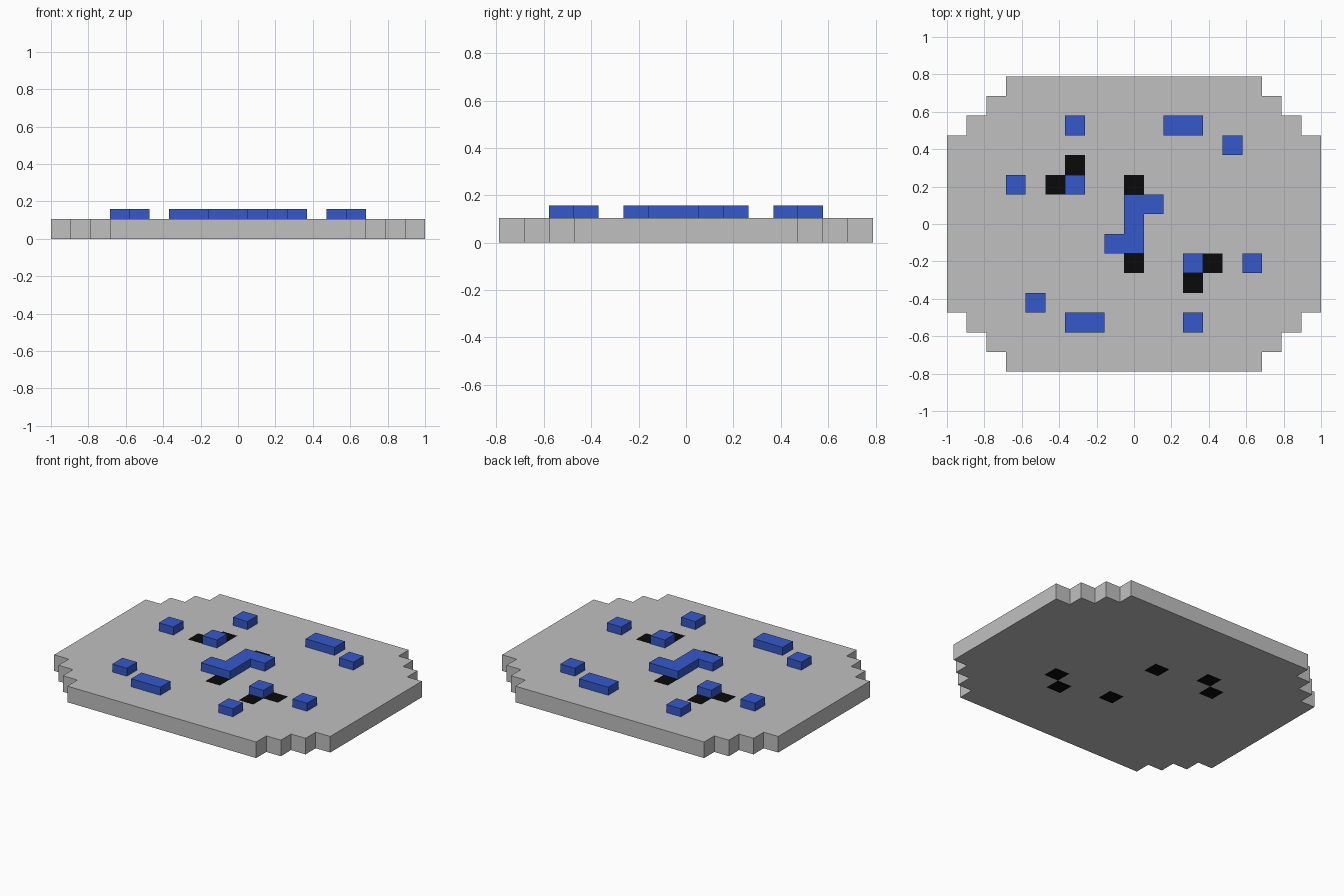
import bpy
import bmesh

cube = bpy.data.objects.get("Cube")
if cube:
    bpy.data.objects.remove(cube, do_unlink=True)

CELL = 2 / 19          # one grid square
BASE_HEIGHT = CELL
BLOCK_HEIGHT = CELL / 2


def make_material(name, color):
    mat = bpy.data.materials.new(name)
    mat.use_nodes = True
    mat.diffuse_color = color
    mat.node_tree.nodes["Principled BSDF"].inputs["Base Color"].default_value = color
    return mat


grey = make_material("light_grey", (0.53, 0.53, 0.53, 1))
blue = make_material("blue", (0.035, 0.1, 0.59, 1))
black = make_material("black", (0.003, 0.003, 0.003, 1))


def tile_slab(name, cells, z, height, materials, marked=()):
    """Join square cells into one flat slab; marked cells use the second material."""
    bm = bmesh.new()
    for i, j in cells:
        corners = ((-0.5, -0.5), (0.5, -0.5), (0.5, 0.5), (-0.5, 0.5))
        face = bm.faces.new([bm.verts.new(((i + u) * CELL, (j + v) * CELL, z))
                             for u, v in corners])
        face.material_index = int((i, j) in marked)
    bmesh.ops.remove_doubles(bm, verts=bm.verts[:], dist=CELL / 100)
    mesh = bpy.data.meshes.new(name)
    bm.to_mesh(mesh)
    bm.free()
    for mat in materials:
        mesh.materials.append(mat)
    obj = bpy.data.objects.new(name, mesh)
    bpy.context.collection.objects.link(obj)
    solid = obj.modifiers.new("thickness", 'SOLIDIFY')
    solid.thickness = height
    solid.offset = 1
    return obj


def turned(cells):
    """Half turn about the centre."""
    return [(-i, -j) for i, j in cells]


# Stepped base plate with black squares running through it
pits = [(-3, 3), (-4, 2), (0, 2)]
plate = [(i, j) for i in range(-9, 10) for j in range(-7, 8) if abs(i) + abs(j) <= 13]
tile_slab("base_plate", plate, 0, BASE_HEIGHT, (grey, black), pits + turned(pits))

# Raised blocks, repeated with a half turn
blocks = {
    "back_block": [(-3, 5)],
    "long_block": [(2, 5), (3, 5)],
    "corner_block": [(5, 4)],
    "side_block": [(-6, 2)],
    "inner_block": [(-3, 2)],
}
for name, cells in blocks.items():
    tile_slab(name, cells, BASE_HEIGHT, BLOCK_HEIGHT, (blue,))
    tile_slab(name + "_opposite", turned(cells), BASE_HEIGHT, BLOCK_HEIGHT, (blue,))

# Zigzag block in the middle
arm = [(0, 1), (1, 1)]
tile_slab("centre_zigzag", arm + [(0, 0)] + turned(arm), BASE_HEIGHT, BLOCK_HEIGHT, (blue,))
